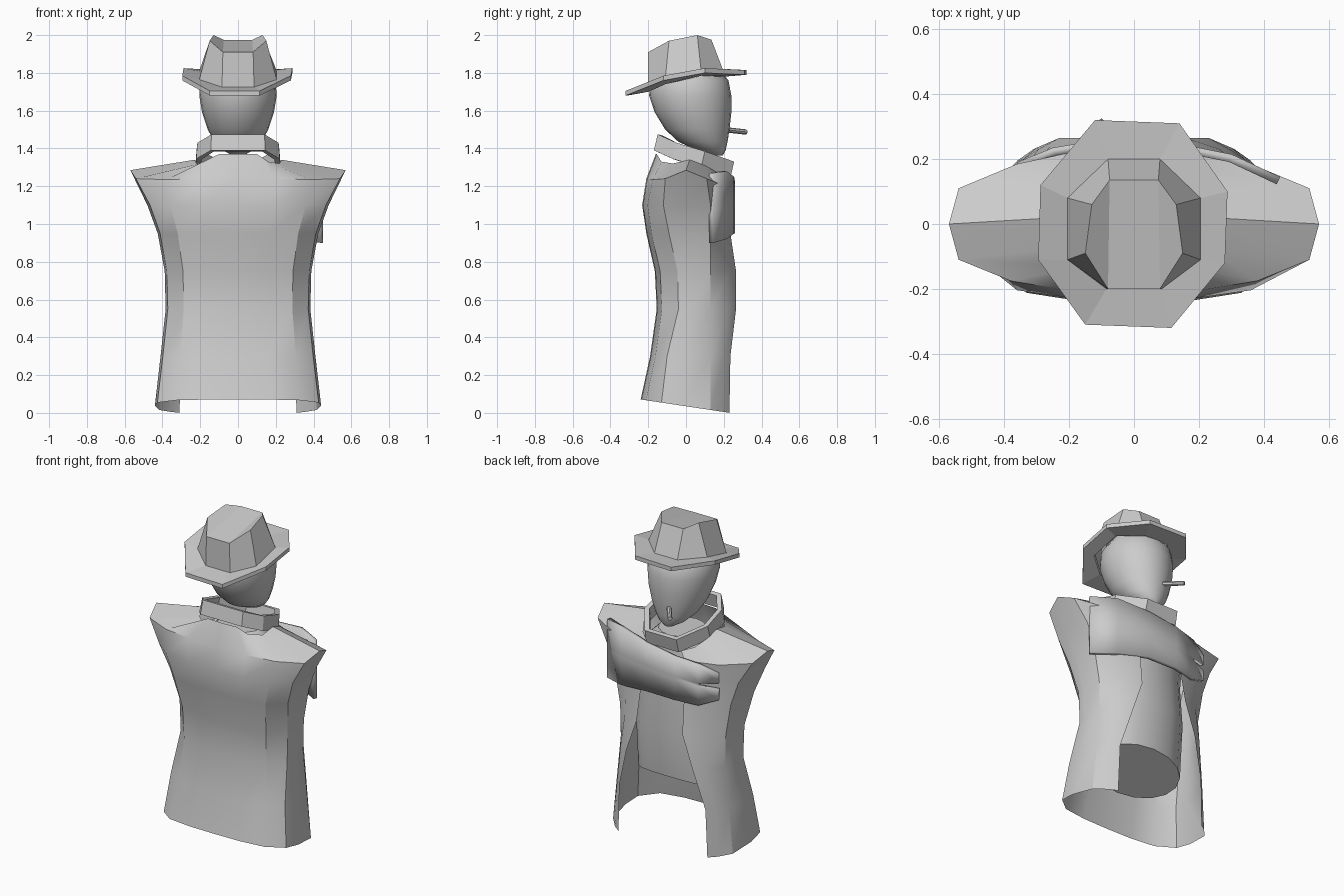
import bpy, bmesh, math
from mathutils import Vector

old = bpy.data.objects.get("Cube")
if old:
    bpy.data.objects.remove(old, do_unlink=True)

grey = bpy.data.materials.new("plain_grey")
grey.use_nodes = True
grey.diffuse_color = (0.6, 0.6, 0.6, 1)
grey.node_tree.nodes["Principled BSDF"].inputs["Base Color"].default_value = (0.6, 0.6, 0.6, 1)


def finish(name, bm, smooth=None, thickness=0):
    """Turn a bmesh into a named object with the shared material."""
    bmesh.ops.recalc_face_normals(bm, faces=bm.faces)
    mesh = bpy.data.meshes.new(name)
    bm.to_mesh(mesh)
    bm.free()
    ob = bpy.data.objects.new(name, mesh)
    bpy.context.collection.objects.link(ob)
    mesh.materials.append(grey)
    if thickness:
        mod = ob.modifiers.new("thickness", 'SOLIDIFY')
        mod.thickness = thickness
    if smooth:
        bpy.ops.object.select_all(action='DESELECT')
        bpy.context.view_layer.objects.active = ob
        ob.select_set(True)
        bpy.ops.object.shade_smooth_by_angle(angle=math.radians(smooth))
    return ob


def loft(rows, closed=True, cap_low=False, cap_high=False):
    """Skin a stack of equal-length point rows."""
    bm = bmesh.new()
    rings = [[bm.verts.new(p) for p in row] for row in rows]
    n = len(rings[0])
    for a, b in zip(rings, rings[1:]):
        for i in range(n if closed else n - 1):
            j = (i + 1) % n
            bm.faces.new((a[i], a[j], b[j], b[i]))
    if cap_low:
        bm.faces.new(rings[0])
    if cap_high:
        bm.faces.new(rings[-1])
    return bm


def mirrored(half):
    """Complete a half row (x >= 0) with its mirror image."""
    left = [(-x, y, z) for x, y, z in reversed(half) if x > 0]
    return left + list(half)


def oval(rx, y0, y1, z, n=16, slope=0):
    cy, ry = (y0 + y1) / 2, (y1 - y0) / 2
    angles = [math.tau * i / n for i in range(n)]
    return [(rx * math.cos(a), cy + ry * math.sin(a), z + slope * math.sin(a)) for a in angles]


# Coat: open sheet, each row runs round the back between the two front edges
def coat_row(z, w, back, seam, front, edge, tilt=0):
    half = [(0, back), (0.4 * w, back + 0.004), (0.75 * w, back + 0.028),
            (0.97 * w, seam), (w, seam / 2 + 0.04), (0.95 * w, 0.13),
            (0.5 * w + 0.45 * edge, front - 0.035), (edge, front)]
    return mirrored([(x, y, z - tilt * y) for x, y in half])


coat = [
    coat_row(0.035, 0.44, -0.24, -0.13, 0.23, 0.31, 0.15),
    coat_row(0.3, 0.41, -0.19, -0.1, 0.235, 0.3),
    coat_row(0.55, 0.383, -0.155, -0.04, 0.265, 0.23),
    coat_row(0.75, 0.388, -0.165, -0.045, 0.265, 0.16),
    coat_row(0.95, 0.425, -0.21, -0.09, 0.235, 0.15),
    coat_row(1.1, 0.48, -0.232, -0.12, 0.225, 0.15),
    # Shoulder line
    mirrored([(0, -0.21, 1.24), (0.2, -0.205, 1.24), (0.38, -0.175, 1.235),
              (0.54, -0.11, 1.24), (0.57, 0, 1.285), (0.54, 0.11, 1.24),
              (0.36, 0.185, 1.21), (0.15, 0.23, 1.2)]),
    # Neckline
    mirrored([(0, -0.16, 1.37), (0.1, -0.155, 1.37), (0.16, -0.13, 1.33),
              (0.22, -0.07, 1.32), (0.23, 0.02, 1.34), (0.22, 0.1, 1.31),
              (0.18, 0.17, 1.27), (0.12, 0.22, 1.25)]),
]
finish("coat", loft(coat, closed=False), smooth=30)

# Torso inside the coat
torso = [oval(0.3, -0.15, 0.18, 0.34, slope=0.07), oval(0.3, -0.14, 0.21, 0.7),
         oval(0.3, -0.17, 0.19, 0.95), oval(0.32, -0.18, 0.19, 1.12),
         oval(0.14, -0.1, 0.17, 1.3)]
finish("torso", loft(torso, cap_low=True, cap_high=True), smooth=40)

# Standing collar, sloping down to the front
collar_plan = [(0.14, -0.15, 1.475), (0.215, -0.05, 1.43), (0.22, 0.1, 1.385), (0.11, 0.255, 1.33)]
upper = mirrored(collar_plan)
lower = [(x * 1.03, y - 0.02, z - 0.085) for x, y, z in upper]
finish("collar", loft([lower, upper]), thickness=0.03)

# Chest flap wrapped over the front, with a notched end
columns = [(0.45, 0.145, 1.27, 0.9), (0.3, 0.215, 1.28, 0.92), (0.1, 0.255, 1.25, 0.95),
           (-0.1, 0.26, 1.22, 0.95), (-0.25, 0.235, 1.2, 0.945), (-0.36, 0.19, 1.18, 0.97)]
bm = bmesh.new()
grid = []
for i, (x, y, top, low) in enumerate(columns):
    last = i == len(columns) - 1
    steps = (0.1, 0.4, 0.58, 0.9) if last else (0, 0.46, 0.52, 1)
    grid.append([bm.verts.new((x, y, top + (low - top) * t)) for t in steps])
for i, (a, b) in enumerate(zip(grid, grid[1:])):
    for j in range(3):
        if i < len(columns) - 2 or j != 1:
            bm.faces.new((a[j], a[j + 1], b[j + 1], b[j]))
finish("chest_flap", bm, smooth=30, thickness=0.025)

# Egg-shaped head with the chin pushed forward
head = [oval(rx, y0, y1, z, 24) for rx, y0, y1, z in (
    (0.03, 0.13, 0.195, 1.363), (0.08, 0.06, 0.21, 1.39), (0.125, -0.04, 0.22, 1.435),
    (0.16, -0.11, 0.23, 1.5), (0.19, -0.165, 0.24, 1.59), (0.205, -0.195, 0.24, 1.68),
    (0.198, -0.19, 0.225, 1.76), (0.14, -0.13, 0.16, 1.84))]
finish("head", loft(head, cap_low=True, cap_high=True), smooth=50)

# Cigarette
start, end = Vector((-0.02, 0.2, 1.5)), Vector((-0.11, 0.317, 1.487))
bm = bmesh.new()
bmesh.ops.create_cone(bm, cap_ends=True, segments=8, radius1=0.014, radius2=0.014,
                      depth=(end - start).length)
turn = (end - start).to_track_quat('Z', 'Y').to_matrix().to_4x4()
bmesh.ops.transform(bm, matrix=turn, verts=bm.verts)
bmesh.ops.translate(bm, vec=(start + end) / 2, verts=bm.verts)
finish("cigarette", bm)

# Hat brim: eight-sided, dipping on one side
brim = [(-0.12, 0.32, 1.815), (0.14, 0.31, 1.815), (0.288, 0.1, 1.825), (0.28, -0.12, 1.785),
        (0.115, -0.32, 1.705), (-0.15, -0.31, 1.705), (-0.295, -0.11, 1.785), (-0.288, 0.12, 1.825)]
base_half = [(0.085, -0.2, 1.725), (0.205, -0.11, 1.765), (0.205, 0.08, 1.81), (0.08, 0.2, 1.805)]
base = mirrored(base_half)
inner = [min(base, key=lambda q: (q[0] - 0.66 * p[0]) ** 2 + (q[1] - 0.66 * p[1]) ** 2) for p in brim]


def down(row):
    return [(x, y, z - 0.025) for x, y, z in row]


finish("hat_brim", loft([inner, brim, down(brim), down(inner)]))

# Hat crown with a pinched channel along the top
bm = bmesh.new()
top_half = [(0.08, -0.2, 1.91), (0.15, -0.09, 1.97), (0.13, 0.06, 2.0), (0.075, 0.135, 1.975)]
low = [bm.verts.new(p) for p in base]
top = [bm.verts.new(p) for p in mirrored(top_half)]
for i in range(8):
    j = (i + 1) % 8
    bm.faces.new((low[i], low[j], top[j], top[i]))
for ids in ((0, 1, 2, 3), (4, 5, 6, 7), (0, 3, 4, 7)):
    bm.faces.new([top[i] for i in ids])
finish("hat_crown", bm)
